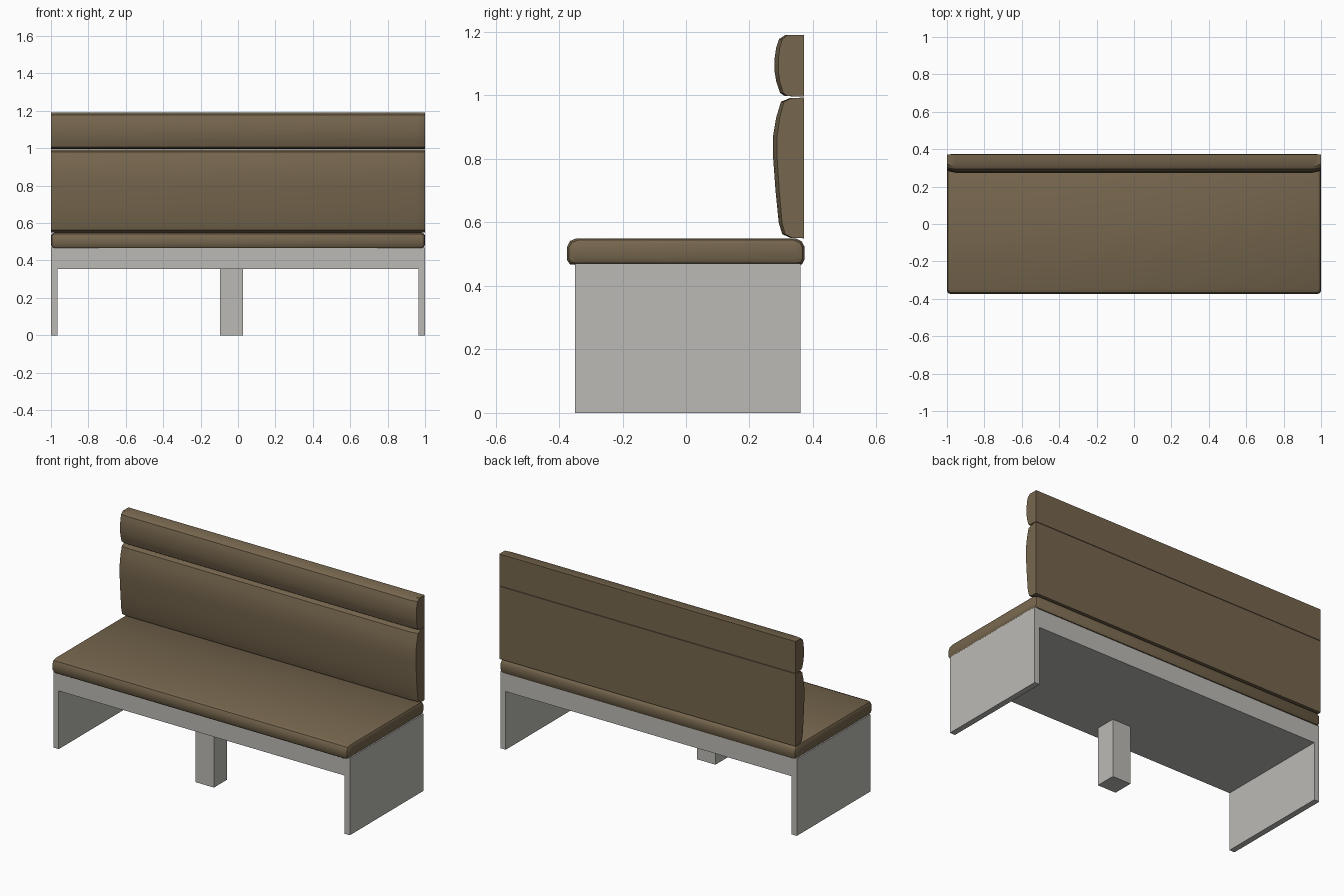
import bpy, bmesh, math

if "Cube" in bpy.data.objects:
    bpy.data.objects.remove(bpy.data.objects["Cube"])


def material(name, rgb):
    m = bpy.data.materials.new(name)
    m.diffuse_color = (*rgb, 1.0)
    m.use_nodes = True
    m.node_tree.nodes["Principled BSDF"].inputs["Base Color"].default_value = m.diffuse_color
    return m


BROWN = material("brown upholstery", (0.180, 0.132, 0.075))
GREY = material("light grey frame", (0.50, 0.49, 0.46))


def loft(name, sections, mat, smooth=None):
    """Join matching closed cross-sections into a capped solid."""
    bm = bmesh.new()
    rings = [[bm.verts.new(p) for p in s] for s in sections]
    n = len(rings[0])
    for a, b in zip(rings, rings[1:]):
        for i in range(n):
            j = (i + 1) % n
            bm.faces.new((a[i], a[j], b[j], b[i]))
    bm.faces.new(rings[0])
    bm.faces.new(rings[-1])
    bmesh.ops.recalc_face_normals(bm, faces=bm.faces)
    me = bpy.data.meshes.new(name)
    bm.to_mesh(me)
    bm.free()
    me.materials.append(mat)
    ob = bpy.data.objects.new(name, me)
    bpy.context.collection.objects.link(ob)
    if smooth:
        bpy.ops.object.select_all(action='DESELECT')
        ob.select_set(True)
        bpy.context.view_layer.objects.active = ob
        bpy.ops.object.shade_smooth_by_angle(angle=math.radians(smooth))
    return ob


def box(name, x0, x1, y0, y1, z0, z1, mat):
    rect = [(x0, y0), (x1, y0), (x1, y1), (x0, y1)]
    return loft(name, [[(x, y, z) for x, y in rect] for z in (z0, z1)], mat)


# Frame: inverted U of end panels and thick seat board
frame = [(-1, 0), (-1, .47), (1, .47), (1, 0), (.965, 0), (.965, .355),
         (-.965, .355), (-.965, 0)]
loft("bench_frame", [[(x, y, z) for x, z in frame] for y in (-.35, .36)], GREY)

# Off-centre support leg
box("middle_leg", -.097, .027, -.27, -.145, 0, .36, GREY)

# Seat cushion: rounded profile, slightly shrunk at both ends
seat = [(-.345, .466), (-.366, .468), (-.375, .482), (-.375, .522),
        (-.366, .541), (-.345, .55), (.345, .55), (.364, .541),
        (.373, .524), (.373, .482), (.366, .468), (.345, .466)]


def seat_section(x, inset):
    k = 1 - inset / .375
    return [(x, y * k, .508 + (z - .508) * (1 - inset / .042)) for y, z in seat]


ends = [(1.0, .016), (.994, .006), (.98, 0)]
stations = [(-x, i) for x, i in ends] + [(x, i) for x, i in reversed(ends)]
loft("seat_cushion", [seat_section(x, i) for x, i in stations], BROWN, 35)

# Backrest cushions: bulged front, flat back, front eased off at both ends
lower = [(.372, .55), (.33, .551), (.303, .563), (.292, .60), (.282, .70),
         (.274, .81), (.274, .87), (.284, .93), (.299, .98), (.328, .992),
         (.372, .993)]
upper = [(.372, .996), (.312, .998), (.296, 1.008), (.284, 1.045),
         (.279, 1.075), (.279, 1.115), (.284, 1.15), (.293, 1.177),
         (.312, 1.19), (.372, 1.19)]


def back_cushion(name, profile):
    ease = [(1.0, .013), (.985, .006), (.955, 0)]
    xs = [(-x, p) for x, p in ease] + [(x, p) for x, p in reversed(ease)]
    loft(name, [[(x, y + p * (.372 - y) / .1, z) for y, z in profile]
                for x, p in xs], BROWN, 35)


back_cushion("lower_back_cushion", lower)
back_cushion("upper_back_cushion", upper)
